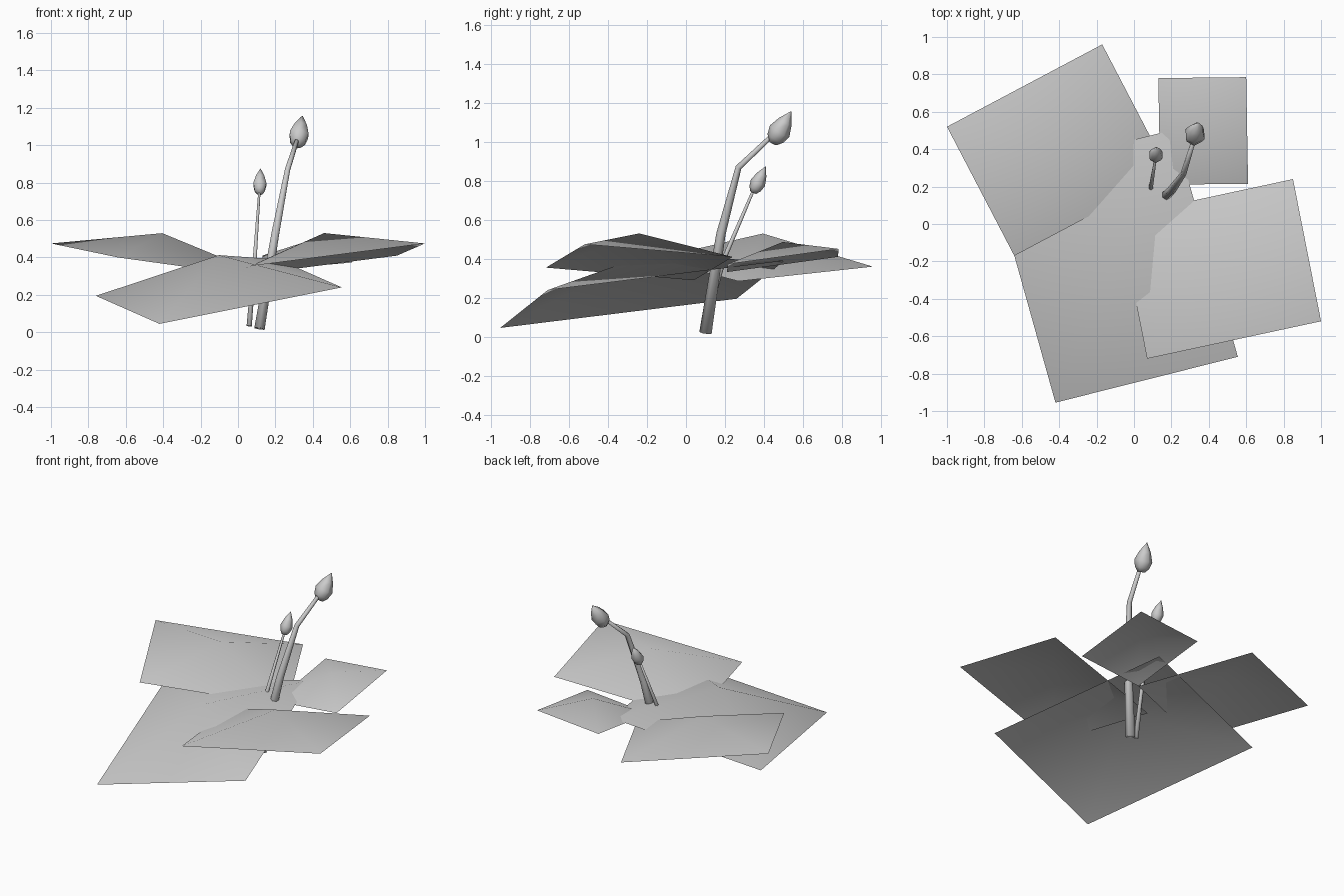
import bpy, bmesh
from mathutils import Vector

cube = bpy.data.objects.get("Cube")
if cube:
    bpy.data.objects.remove(cube, do_unlink=True)

grey = bpy.data.materials.new("plain_grey")
grey.use_nodes = True
grey.diffuse_color = (0.6, 0.6, 0.6, 1)
grey.node_tree.nodes["Principled BSDF"].inputs["Base Color"].default_value = (0.6, 0.6, 0.6, 1)


def finish(name, bm):
    mesh = bpy.data.meshes.new(name)
    bm.to_mesh(mesh)
    bm.free()
    mesh.materials.append(grey)
    for poly in mesh.polygons:
        poly.use_smooth = True
    obj = bpy.data.objects.new(name, mesh)
    bpy.context.collection.objects.link(obj)
    return obj


def leaf(name, a, b, c, rise):
    """Rectangular leaf from three consecutive corners, with a raised middle."""
    a, b, c = Vector(a), Vector(b), Vector(c)
    bm = bmesh.new()
    corners = [bm.verts.new(p) for p in (a, b, c, a + c - b)]
    middle = bm.verts.new((a + c) / 2 + Vector((0, 0, rise)))
    for i in range(4):
        bm.faces.new((corners[i], corners[(i + 1) % 4], middle))
    bm.normal_update()
    if middle.normal.z < 0:
        bmesh.ops.reverse_faces(bm, faces=bm.faces[:])
    return finish(name, bm)


def loft(name, path, radii, sides):
    """Round tube through the path points with a radius at each point."""
    path = [Vector(p) for p in path]
    bm = bmesh.new()
    rings = []
    for i, p in enumerate(path):
        along = path[min(i + 1, len(path) - 1)] - path[max(i - 1, 0)]
        turn = Vector((0, 0, 1)).rotation_difference(along)
        ring = bmesh.ops.create_circle(bm, segments=sides, radius=radii[i])["verts"]
        for v in ring:
            v.co = p + turn @ v.co
        rings.append(ring)
    for low, high in zip(rings, rings[1:]):
        for i in range(sides):
            j = (i + 1) % sides
            bm.faces.new((low[i], low[j], high[j], high[i]))
    bm.faces.new(rings[0])
    bm.faces.new(rings[-1])
    bmesh.ops.recalc_face_normals(bm, faces=bm.faces[:])
    return finish(name, bm)


def bud(name, base, tip, radius):
    """Pointed bud, widest below the middle."""
    base, tip = Vector(base), Vector(tip)
    profile = [(0, 0.4), (0.15, 0.8), (0.38, 1), (0.68, 0.65), (1, 0.03)]
    return loft(name, [base.lerp(tip, t) for t, r in profile],
                [radius * r for t, r in profile], 6)


# Leaves
leaf("front_leaf", (-0.76, 0.26, 0.195), (-0.42, -0.955, 0.045), (0.555, -0.71, 0.24), 0.195)
leaf("right_back_leaf", (-0.17, 0.96, 0.36), (-1, 0.52, 0.475), (-0.64, -0.17, 0.40), 0.15)
leaf("left_front_leaf", (0.07, -0.72, 0.355), (1, -0.52, 0.475), (0.85, 0.24, 0.41), 0.148)
leaf("left_back_leaf", (0.13, 0.78, 0.41), (0.6, 0.785, 0.451), (0.61, 0.215, 0.373), 0.095)

# Tall stem and its bud
loft("tall_stem",
     [(0.115, 0.10, 0.02), (0.20, 0.18, 0.53), (0.265, 0.27, 0.87), (0.32, 0.45, 1.04)],
     [0.032, 0.024, 0.016, 0.012], 6)
bud("tall_bud", (0.315, 0.445, 0.995), (0.345, 0.54, 1.157), 0.058)

# Short stem and its bud
loft("short_stem", [(0.06, 0.09, 0.035), (0.09, 0.195, 0.4), (0.115, 0.35, 0.76)],
     [0.016, 0.012, 0.007], 6)
bud("short_bud", (0.115, 0.345, 0.74), (0.12, 0.41, 0.875), 0.04)
